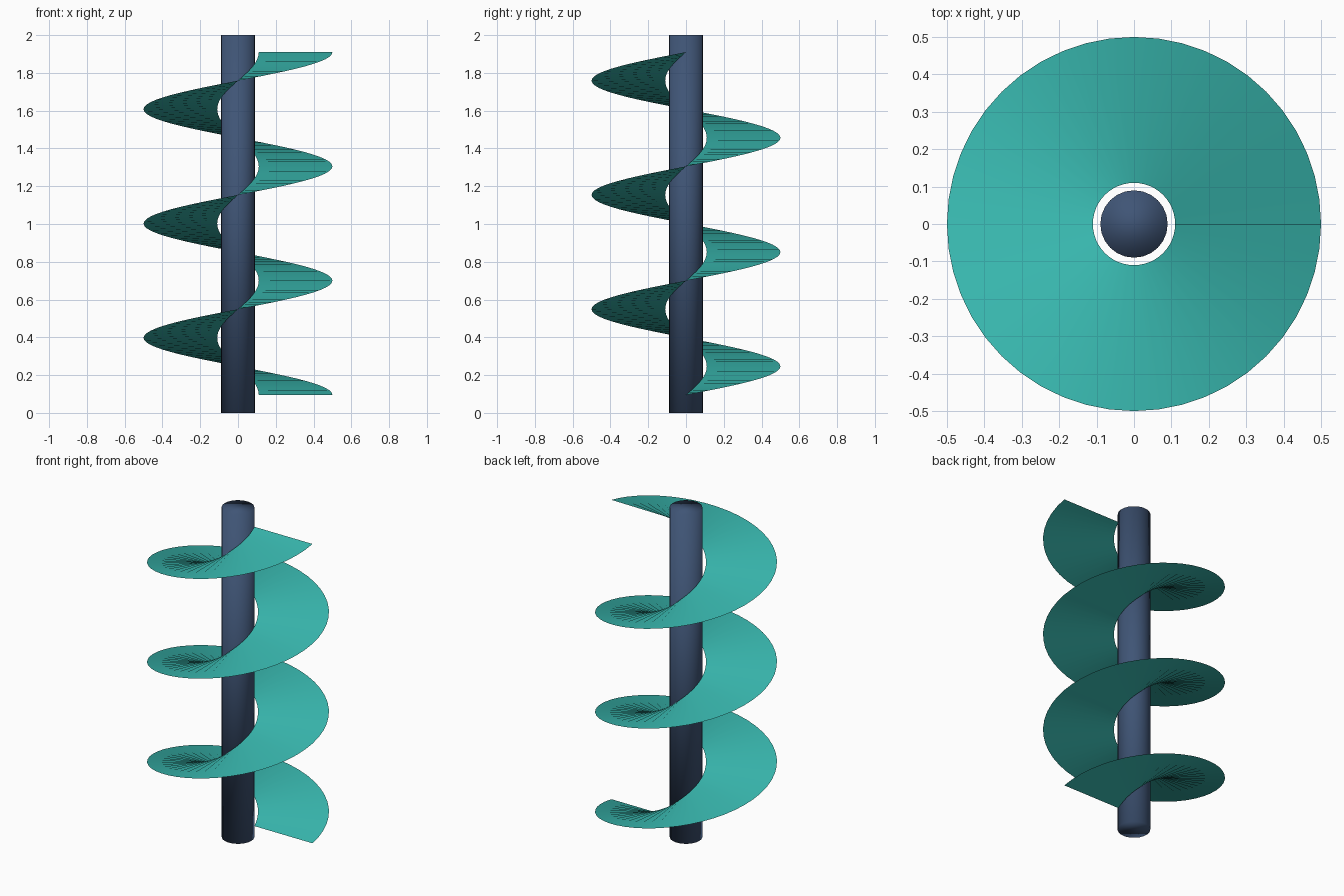
import bpy, bmesh
from math import cos, sin, tau

if "Cube" in bpy.data.objects:
    bpy.data.objects.remove(bpy.data.objects["Cube"])


def material(name, rgb):
    mat = bpy.data.materials.new(name)
    mat.diffuse_color = (*rgb, 1)
    mat.use_nodes = True
    mat.node_tree.nodes["Principled BSDF"].inputs["Base Color"].default_value = mat.diffuse_color
    return mat


# Central shaft
bpy.ops.mesh.primitive_cylinder_add(vertices=24, radius=0.09, depth=2, location=(0, 0, 1))
shaft = bpy.context.object
shaft.name = "shaft"
bpy.ops.object.shade_smooth()
shaft.data.materials.append(material("navy", (0.05, 0.09, 0.18)))

# Screw blade: a thin open ribbon winding three turns up the shaft
INNER, OUTER = 0.11, 0.5
BOTTOM, TOP = 0.095, 1.91
TURNS, STEPS = 3, 48

bm = bmesh.new()
count = TURNS * STEPS
rows = []
for i in range(count + 1):
    a = tau * i / STEPS
    z = BOTTOM + (TOP - BOTTOM) * i / count
    rows.append([bm.verts.new((r * cos(a), r * sin(a), z)) for r in (INNER, OUTER)])
for (a, b), (c, d) in zip(rows, rows[1:]):
    bm.faces.new((a, b, d, c)).smooth = True
mesh = bpy.data.meshes.new("screw_blade")
bm.to_mesh(mesh)
bm.free()
mesh.materials.append(material("teal", (0.04, 0.48, 0.43)))
blade = bpy.data.objects.new("screw_blade", mesh)
bpy.context.collection.objects.link(blade)
